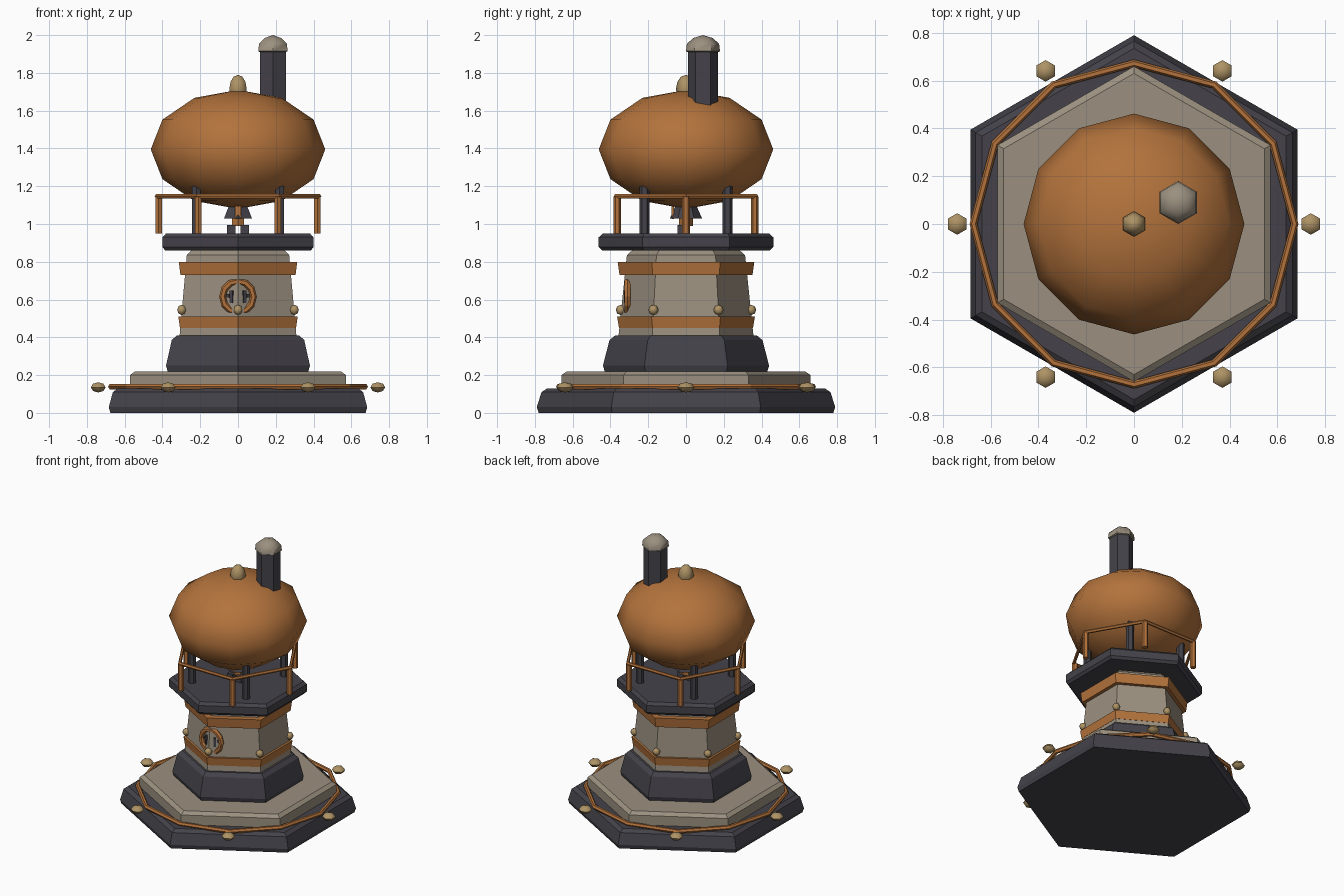
import bpy
import bmesh
from math import sin, cos, pi, radians
from mathutils import Matrix, Vector

cube = bpy.data.objects.get("Cube")
if cube:
    bpy.data.objects.remove(cube, do_unlink=True)


def material(name, rgb):
    m = bpy.data.materials.new(name)
    m.use_nodes = True
    m.diffuse_color = (*rgb, 1)
    m.node_tree.nodes["Principled BSDF"].inputs["Base Color"].default_value = (*rgb, 1)
    return m


copper = material("copper", (0.45, 0.17, 0.045))
iron = material("dark iron", (0.058, 0.055, 0.068))
stone = material("warm stone", (0.33, 0.28, 0.215))
bronze = material("bronze", (0.42, 0.29, 0.13))


def finish(name, bm, mat, loc=(0, 0, 0), smooth=0):
    bmesh.ops.recalc_face_normals(bm, faces=bm.faces)
    mesh = bpy.data.meshes.new(name)
    bm.to_mesh(mesh)
    bm.free()
    mesh.materials.append(mat)
    ob = bpy.data.objects.new(name, mesh)
    ob.location = loc
    bpy.context.collection.objects.link(ob)
    if smooth:
        bpy.ops.object.select_all(action='DESELECT')
        ob.select_set(True)
        bpy.context.view_layer.objects.active = ob
        bpy.ops.object.shade_smooth_by_angle(angle=radians(smooth))
    return ob


def lathe(name, profile, mat, sides=6, loc=(0, 0, 0), start=90, closed=False, smooth=0):
    """Turn (radius, height) points about z, with the first corner at the start angle."""
    bm = bmesh.new()
    rings = []
    for r, z in profile:
        if r < 1e-5:
            rings.append([bm.verts.new((0, 0, z))] * sides)
        else:
            angles = [radians(start) + 2 * pi * i / sides for i in range(sides)]
            rings.append([bm.verts.new((r * cos(a), r * sin(a), z)) for a in angles])
    pairs = list(zip(rings, rings[1:]))
    if closed:
        pairs.append((rings[-1], rings[0]))
    for low, high in pairs:
        for i in range(sides):
            j = (i + 1) % sides
            corners = list(dict.fromkeys((low[i], low[j], high[j], high[i])))
            bm.faces.new(corners)
    if not closed:
        for ring in (rings[0], rings[-1]):
            if ring[0] is not ring[1]:
                bm.faces.new(ring)
    return finish(name, bm, mat, loc, smooth)


def hoop(name, major, minor, mat, sides, loc, start=90):
    section = [(major + minor * cos(k * pi / 3), minor * sin(k * pi / 3)) for k in range(6)]
    return lathe(name, section, mat, sides, loc, start, closed=True)


def ball(name, r, h, mat, loc, sides=6, rings=6, smooth=0):
    profile = [(r * sin(pi * k / rings), -h * cos(pi * k / rings)) for k in range(rings + 1)]
    return lathe(name, profile, mat, sides, loc, smooth=smooth)


def box(name, size, mat, loc, turn=0):
    bm = bmesh.new()
    bmesh.ops.create_cube(bm, size=1, matrix=Matrix.Diagonal((*size, 1)))
    ob = finish(name, bm, mat, loc)
    ob.rotation_euler.z = radians(turn)
    return ob


def around(radius, z, start=0, count=6):
    for i in range(count):
        a = radians(start) + 2 * pi * i / count
        yield Vector((radius * cos(a), radius * sin(a), z))


# Stepped hexagonal base
lathe("base", [(0.78, 0), (0.79, 0.03), (0.765, 0.11), (0.735, 0.13)], iron)
lathe("base_step", [(0.66, 0.13), (0.66, 0.2), (0.63, 0.22)], stone)
hoop("base_hoop", 0.672, 0.016, copper, 12, (0, 0, 0.139))
for p in around(0.74, 0.135):
    ball("base_bolt", 0.045, 0.027, bronze, p, rings=4, smooth=60)

# Tower
lathe("tower_foot", [(0.43, 0.22), (0.44, 0.25), (0.405, 0.385), (0.375, 0.41)], iron)
lathe("tower_body", [(0.357, 0.41), (0.313, 0.835), (0.285, 0.86)], stone)
lathe("lower_band", [(0.355, 0.45), (0.365, 0.51)], copper)
lathe("upper_band", [(0.352, 0.73), (0.362, 0.8)], copper)
for p in around(0.345, 0.545, start=30):
    ball("tower_rivet", 0.027, 0.027, bronze, p, rings=4, smooth=60)

# Porthole on the front corner
porthole = hoop("porthole_ring", 0.082, 0.018, copper, 12, (0, -0.31, 0.615))
porthole.rotation_euler.x = pi / 2
for side in (-1, 1):
    box("porthole_mark", (0.018, 0.012, 0.065), iron, (side * 0.034, -0.318, 0.615), side * 30)
    box("porthole_foot", (0.014, 0.012, 0.02), iron, (side * 0.052, -0.308, 0.62), side * 30)

# Platform with railing
lathe("platform", [(0.445, 0.86), (0.462, 0.878), (0.462, 0.93), (0.44, 0.95)], iron)
hoop("rail", 0.428, 0.013, copper, 6, (0, 0, 1.147), start=0)
for p in around(0.42, 0.95):
    lathe("rail_post", [(0.02, 0), (0.02, 0.195)], copper, loc=p)

# Tank on four struts
for p in around(0.311, 0.95, start=45, count=4):
    lathe("strut", [(0.026, 0), (0.026, 0.28)], iron, loc=p)
ball("tank", 0.462, 0.315, copper, (0, 0, 1.395), sides=12, smooth=60)
ball("finial", 0.053, 0.075, bronze, (0, 0, 1.715), smooth=60)

# Chimney with cap
lathe("chimney", [(0.08, 1.55), (0.08, 1.93)], iron, loc=(0.185, 0.09, 0))
cap = [(0.07, 1.905), (0.09, 1.915), (0.085, 1.955), (0.05, 1.985), (0, 2)]
lathe("chimney_cap", cap, stone, loc=(0.185, 0.09, 0), smooth=50)

# Burner under the tank
lathe("burner_skirt", [(0.085, 1.03), (0.045, 1.12)], iron)
lathe("burner_core", [(0.036, 0.99), (0.036, 1.1)], copper)
box("burner_front", (0.03, 0.012, 0.075), copper, (0, -0.07, 1.065))
for side in (-1, 1):
    box("burner_leg", (0.045, 0.06, 0.045), iron, (side * 0.035, -0.015, 0.972))
